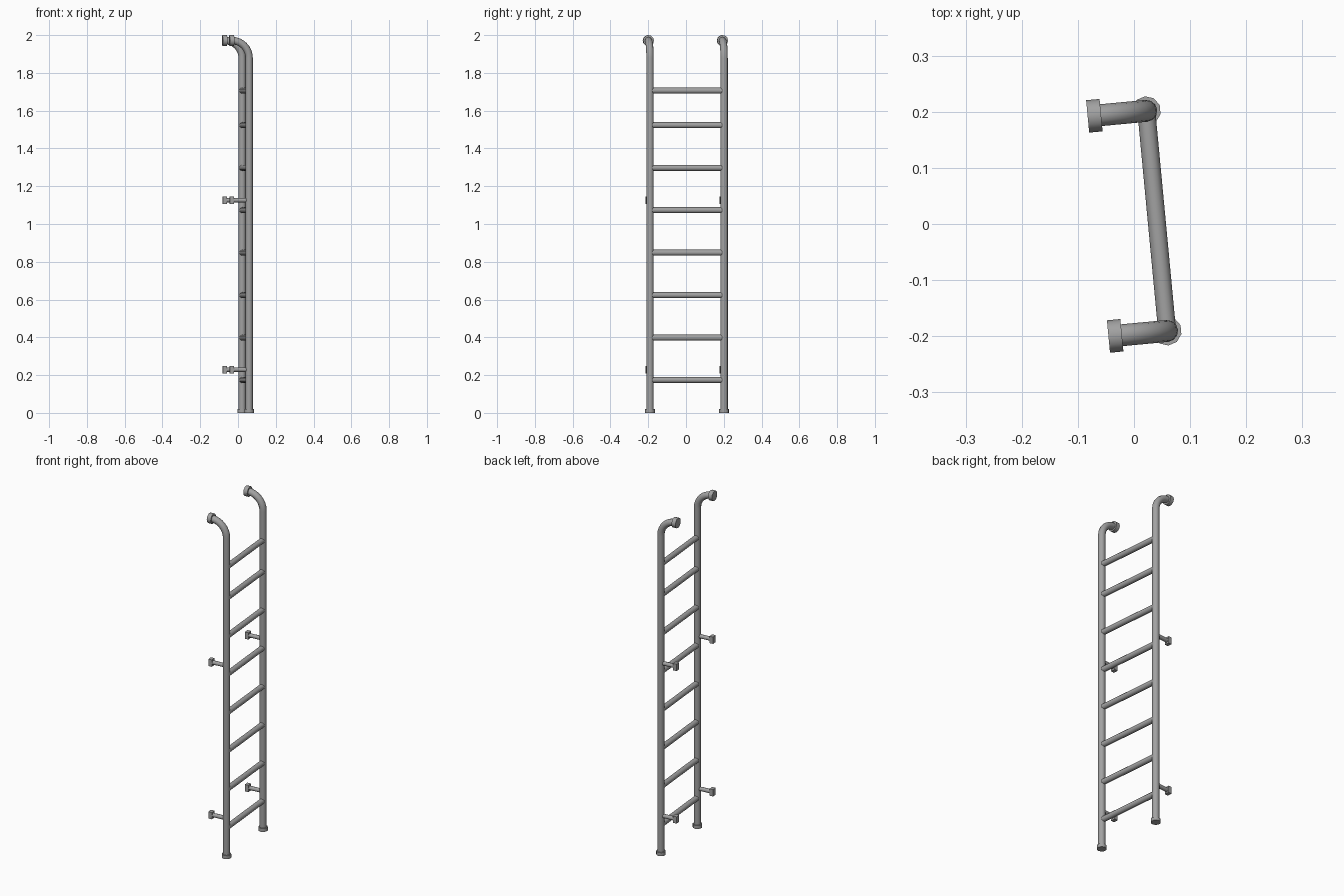
import bpy, bmesh
from math import sin, cos, pi, radians
from mathutils import Matrix, Vector

if "Cube" in bpy.data.objects:
    bpy.data.objects.remove(bpy.data.objects["Cube"])

# Ladder frame: rungs along local y, wall side along local -x, turned slightly about z
FRAME = Matrix.Translation((0.0405, 0.0055, 0)) @ Matrix.Rotation(radians(5.4), 4, 'Z')
SIDE, TOP, BEND = 0.197, 1.971, 0.092

STEEL = bpy.data.materials.new("dark_steel")
STEEL.diffuse_color = (0.36, 0.36, 0.36, 1)
STEEL.use_nodes = True
STEEL.node_tree.nodes["Principled BSDF"].inputs["Base Color"].default_value = STEEL.diffuse_color


def finish(name, bm, mirror=True):
    bmesh.ops.recalc_face_normals(bm, faces=bm.faces)
    mesh = bpy.data.meshes.new(name)
    bm.to_mesh(mesh)
    bm.free()
    mesh.materials.append(STEEL)
    ob = bpy.data.objects.new(name, mesh)
    bpy.context.collection.objects.link(ob)
    ob.matrix_world = FRAME
    if mirror:
        mod = ob.modifiers.new("both_sides", 'MIRROR')
        mod.use_axis = (False, True, False)
    bpy.ops.object.select_all(action='DESELECT')
    ob.select_set(True)
    bpy.context.view_layer.objects.active = ob
    bpy.ops.object.shade_smooth_by_angle(angle=radians(50))
    return ob


def rod(bm, a, b, r, sides):
    a, b = Vector(a), Vector(b)
    rot = (b - a).to_track_quat('Z', 'Y').to_matrix().to_4x4()
    bmesh.ops.create_cone(bm, cap_ends=True, segments=sides, radius1=r, radius2=r,
                          depth=(b - a).length, matrix=Matrix.Translation((a + b) / 2) @ rot)


# Side rails: round tube swept up and bent back to the wall
bm = bmesh.new()
sides, r = 12, 0.0195
path = [(0, 0.005, 0)]
for i in range(9):
    t = i / 8 * pi / 2
    path.append((-BEND + BEND * cos(t), TOP - BEND + BEND * sin(t), t))
path.append((-0.095, TOP, pi / 2))
rings = []
for x, z, t in path:
    ring = []
    for k in range(sides):
        a = 2 * pi * k / sides
        ring.append(bm.verts.new((x + r * cos(a) * cos(t), SIDE + r * sin(a),
                                  z + r * cos(a) * sin(t))))
    rings.append(ring)
for p, q in zip(rings, rings[1:]):
    for k in range(sides):
        n = (k + 1) % sides
        bm.faces.new((p[k], p[n], q[n], q[k]))
bm.faces.new(rings[0])
bm.faces.new(rings[-1])
finish("side_rails", bm)

# Rungs
for i, z in enumerate((0.174, 0.398, 0.623, 0.848, 1.073, 1.297, 1.523, 1.706)):
    bm = bmesh.new()
    rod(bm, (0, -SIDE, z), (0, SIDE, z), 0.016, 12)
    finish(f"rung_{i + 1}", bm, mirror=False)

# Rubber feet
bm = bmesh.new()
rod(bm, (0, SIDE, 0), (0, SIDE, 0.02), 0.026, 10)
finish("feet", bm)

# Round wall flanges at the top ends
bm = bmesh.new()
rod(bm, (-0.081, SIDE, TOP), (-0.105, SIDE, TOP), 0.029, 12)
finish("top_flanges", bm)

# Wall brackets: short stem with a narrow upright plate
for name, z in (("lower", 0.229), ("middle", 1.126)):
    bm = bmesh.new()
    rod(bm, (0, SIDE, z), (-0.09, SIDE, z), 0.012, 8)
    bmesh.ops.create_cube(bm, size=1, matrix=Matrix.Translation((-0.093, SIDE, z))
                          @ Matrix.Diagonal((0.022, 0.028, 0.04, 1)))
    finish(name + "_wall_brackets", bm)
